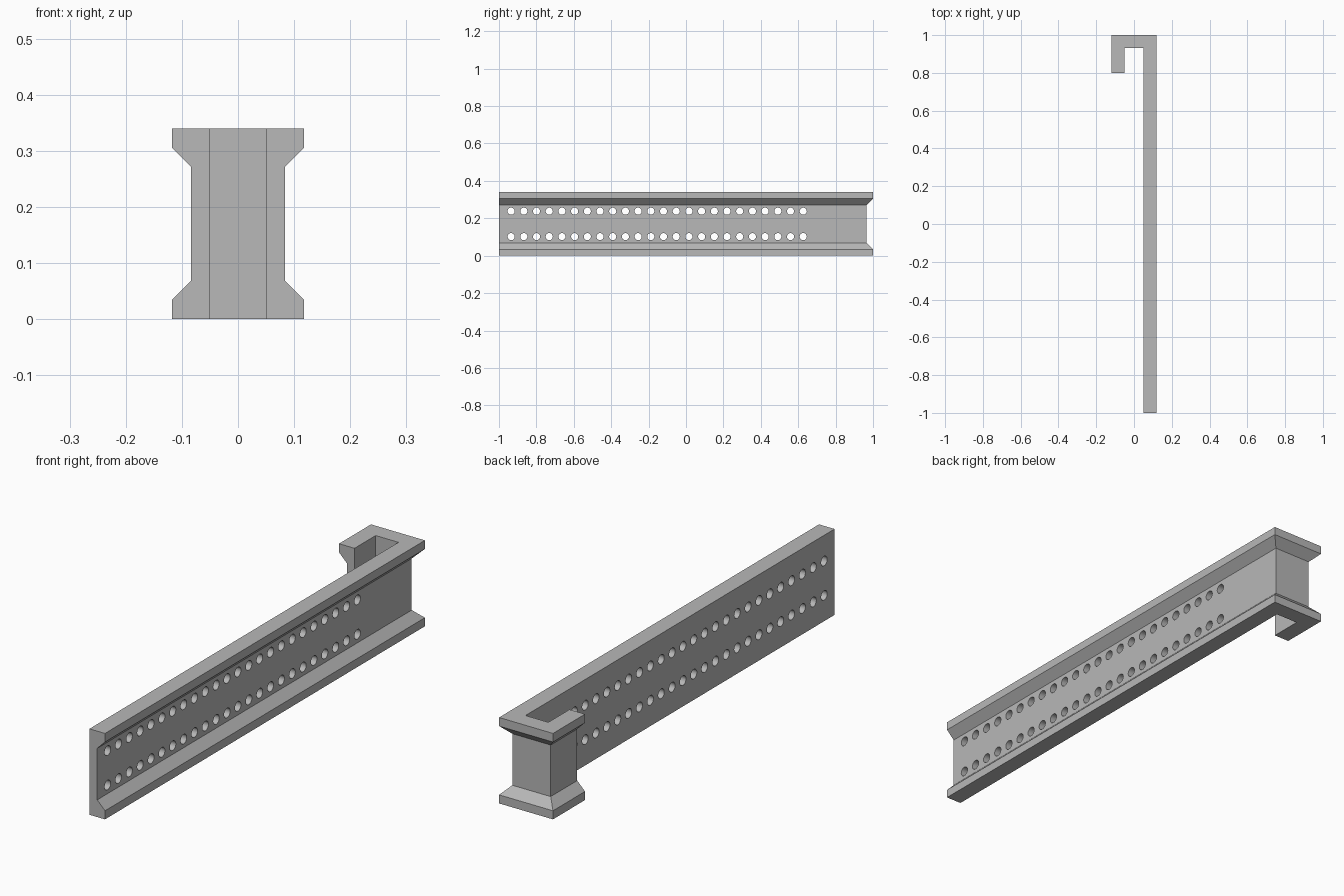
import bpy, bmesh, math
from mathutils import Matrix

if "Cube" in bpy.data.objects:
    bpy.data.objects.remove(bpy.data.objects["Cube"])

U = 0.034          # base module of the rail
HOLE_ROWS = (3 * U, 7 * U)
HOLE_COUNT, HOLE_START, HOLE_STEP, HOLE_R = 24, -0.935, 0.0679, 0.019

grey = bpy.data.materials.new("light_grey")
grey.diffuse_color = (0.48, 0.48, 0.48, 1)
grey.use_nodes = True
grey.node_tree.nodes["Principled BSDF"].inputs["Base Color"].default_value = grey.diffuse_color


def add_object(name, bm):
    bmesh.ops.recalc_face_normals(bm, faces=bm.faces)
    mesh = bpy.data.meshes.new(name)
    bm.to_mesh(mesh)
    bm.free()
    mesh.materials.append(grey)
    obj = bpy.data.objects.new(name, mesh)
    bpy.context.collection.objects.link(obj)
    return obj


# Flanged section: (distance out from the flat inner face, height)
profile = [(0, 0), (2, 0), (2, 1), (1, 2), (1, 8), (2, 9), (2, 10), (0, 10)]
# Inner-face path of the hooked rail with outward mitre directions
path = [((0.05, -1.0), (1, 0)), ((0.05, 1 - 2 * U), (1, 1)),
        ((-0.05, 1 - 2 * U), (-1, 1)), ((-0.05, 0.8), (-1, 0))]

# Rail: sweep the section along the path with mitred corners
bm = bmesh.new()
rings = [[bm.verts.new((px + dx * d * U, py + dy * d * U, h * U)) for d, h in profile]
         for (px, py), (dx, dy) in path]
n = len(profile)
for a, b in zip(rings, rings[1:]):
    for i in range(n):
        j = (i + 1) % n
        bm.faces.new((a[i], a[j], b[j], b[i]))
bm.faces.new(rings[0])
bm.faces.new(rings[-1])
rail = add_object("hooked_rail", bm)

# Two rows of round holes through the long web
bm = bmesh.new()
for z in HOLE_ROWS:
    for i in range(HOLE_COUNT):
        place = Matrix.Translation((0.07, HOLE_START + i * HOLE_STEP, z))
        bmesh.ops.create_cone(bm, cap_ends=True, segments=24, radius1=HOLE_R,
                              radius2=HOLE_R, depth=0.08,
                              matrix=place @ Matrix.Rotation(math.pi / 2, 4, 'Y'))
cutter = add_object("hole_cutter", bm)
cutter.hide_render = True

cut = rail.modifiers.new("holes", 'BOOLEAN')
cut.operation = 'DIFFERENCE'
cut.solver = 'EXACT'
cut.object = cutter
bpy.context.view_layer.objects.active = rail
rail.select_set(True)
bpy.ops.object.modifier_apply(modifier=cut.name)
bpy.data.objects.remove(cutter, do_unlink=True)
bpy.ops.object.shade_smooth_by_angle(angle=math.radians(30))
